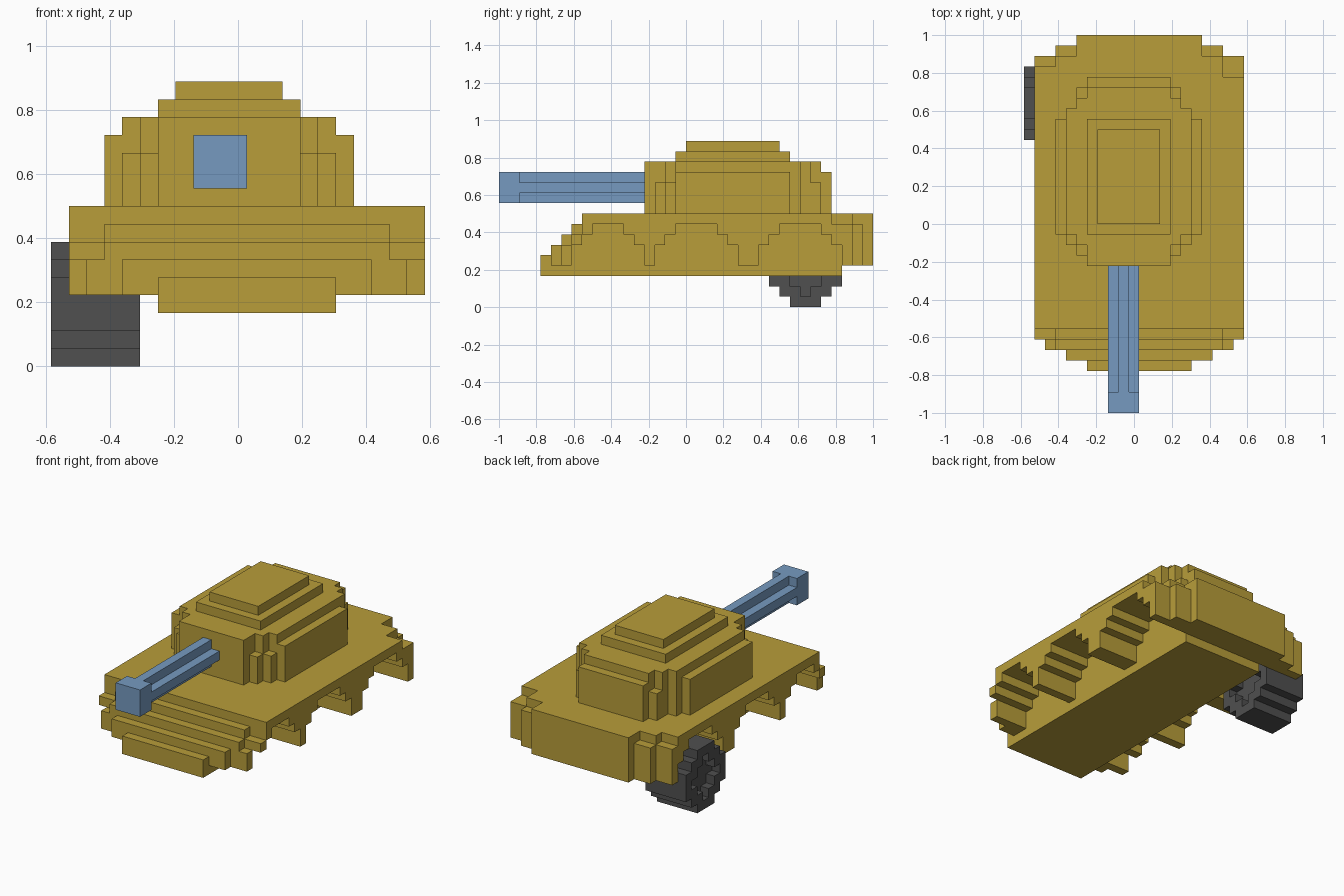
import bpy
import bmesh
from itertools import product
from mathutils import Vector

UNIT = 2 / 36                      # edge of one building block
ORIGIN = Vector((-10.5, -18, 0))   # grid corner, in blocks

if "Cube" in bpy.data.objects:
    bpy.data.objects.remove(bpy.data.objects["Cube"])


def make_material(name, rgb):
    mat = bpy.data.materials.new(name)
    mat.use_nodes = True
    color = (*rgb, 1)
    mat.diffuse_color = color
    bsdf = mat.node_tree.nodes["Principled BSDF"]
    bsdf.inputs["Base Color"].default_value = color
    bsdf.inputs["Roughness"].default_value = 0.9
    return mat


def block(x, y, z):
    """Grid cells inside three (start, end) ranges."""
    return set(product(range(*x), range(*y), range(*z)))


def centred(middle, half, y, z):
    """Block symmetric about a lengthwise centre plane."""
    return block((middle - half, middle + half), y, z)


def build(name, cells, mat):
    """Skin the exposed faces of a set of cells, then merge flat areas."""
    bm = bmesh.new()
    verts = {}

    def vert(p):
        key = tuple(p)
        if key not in verts:
            verts[key] = bm.verts.new((Vector(key) + ORIGIN) * UNIT)
        return verts[key]

    for cell in sorted(cells):
        for axis, side in product(range(3), (0, 1)):
            neighbour = list(cell)
            neighbour[axis] += 1 if side else -1
            if tuple(neighbour) in cells:
                continue
            u, v = (axis + 1) % 3, (axis + 2) % 3
            corners = []
            for du, dv in ((0, 0), (1, 0), (1, 1), (0, 1)):
                p = list(cell)
                p[axis] += side
                p[u] += du
                p[v] += dv
                corners.append(vert(p))
            bm.faces.new(corners if side else corners[::-1])
    bmesh.ops.dissolve_limit(bm, angle_limit=0.01, verts=bm.verts, edges=bm.edges)
    mesh = bpy.data.meshes.new(name)
    bm.to_mesh(mesh)
    bm.free()
    mesh.materials.append(mat)
    obj = bpy.data.objects.new(name, mesh)
    bpy.context.collection.objects.link(obj)
    return obj


sand = make_material("sand yellow", (0.479, 0.337, 0.042))
steel = make_material("steel blue", (0.18, 0.323, 0.527))
rubber = make_material("dark rubber", (0.08, 0.08, 0.08))

# Hull: main slab and belly
MID = 11
hull = centred(MID, 10, (8, 34), (4, 9))
hull |= centred(MID, 5, (4, 33), (3, 5))
# stepped nose
hull |= centred(MID, 10, (7, 8), (4, 7))
hull |= centred(MID, 8, (7, 8), (4, 8))
hull |= centred(MID, 9, (6, 7), (4, 6))
hull |= centred(MID, 8, (6, 7), (4, 7))
hull |= centred(MID, 7, (5, 6), (4, 6))
# stepped tail
hull |= centred(MID, 6, (34, 36), (4, 9))
hull |= centred(MID, 8, (34, 35), (4, 8))
# lowered rear corners
hull -= block((1, 3), (33, 34), (8, 9))
hull -= block((19, 21), (32, 34), (8, 9))
# stepped wheel arches on both sides
for start, end in ((7, 14), (15, 23), (25, 33)):
    for inset in range(3):
        span, rise = (start + inset, end - inset), (3, 6 + inset)
        for side in ((1, 6), (16, 21)):
            hull -= block(side, span, rise)
build("hull", hull, sand)

# Turret: rounded plan, corner posts and two roof tiers
MID = 10
BASE = 9
turret = centred(MID, 7, (17, 28), (BASE, 13))
turret |= centred(MID, 6, (17, 29), (BASE, 14))
turret |= centred(MID, 5, (16, 30), (BASE, 14))
turret |= centred(MID, 4, (14, 31), (BASE, 14))
turret |= centred(MID, 4, (31, 32), (BASE, 13))
turret |= centred(MID, 6, (16, 17), (BASE, 12))
for y in (15, 30):
    turret |= centred(MID, 5, (y, y + 1), (BASE, 12))
turret |= centred(MID, 4, (17, 28), (14, 15))
turret |= centred(MID, 3, (18, 27), (15, 16))
build("turret", turret, sand)

# Gun: cross-shaped barrel with a square muzzle
gun = block((8, 11), (0, 2), (10, 13))
gun |= block((8, 11), (2, 14), (11, 12))
gun |= block((9, 10), (2, 14), (10, 13))
build("gun_barrel", gun, steel)

# Rear right wheel: stepped disc with a diamond recess on each face
wheel = set()
for x, dy, dz in product(range(5), range(-3, 4), range(-3, 4)):
    reach = abs(dy) + abs(dz)
    recessed = x in (0, 4) and reach <= 2
    if reach <= 4 and not recessed:
        wheel.add((x, 29 + dy, 3 + dz))
build("rear_right_wheel", wheel, rubber)
